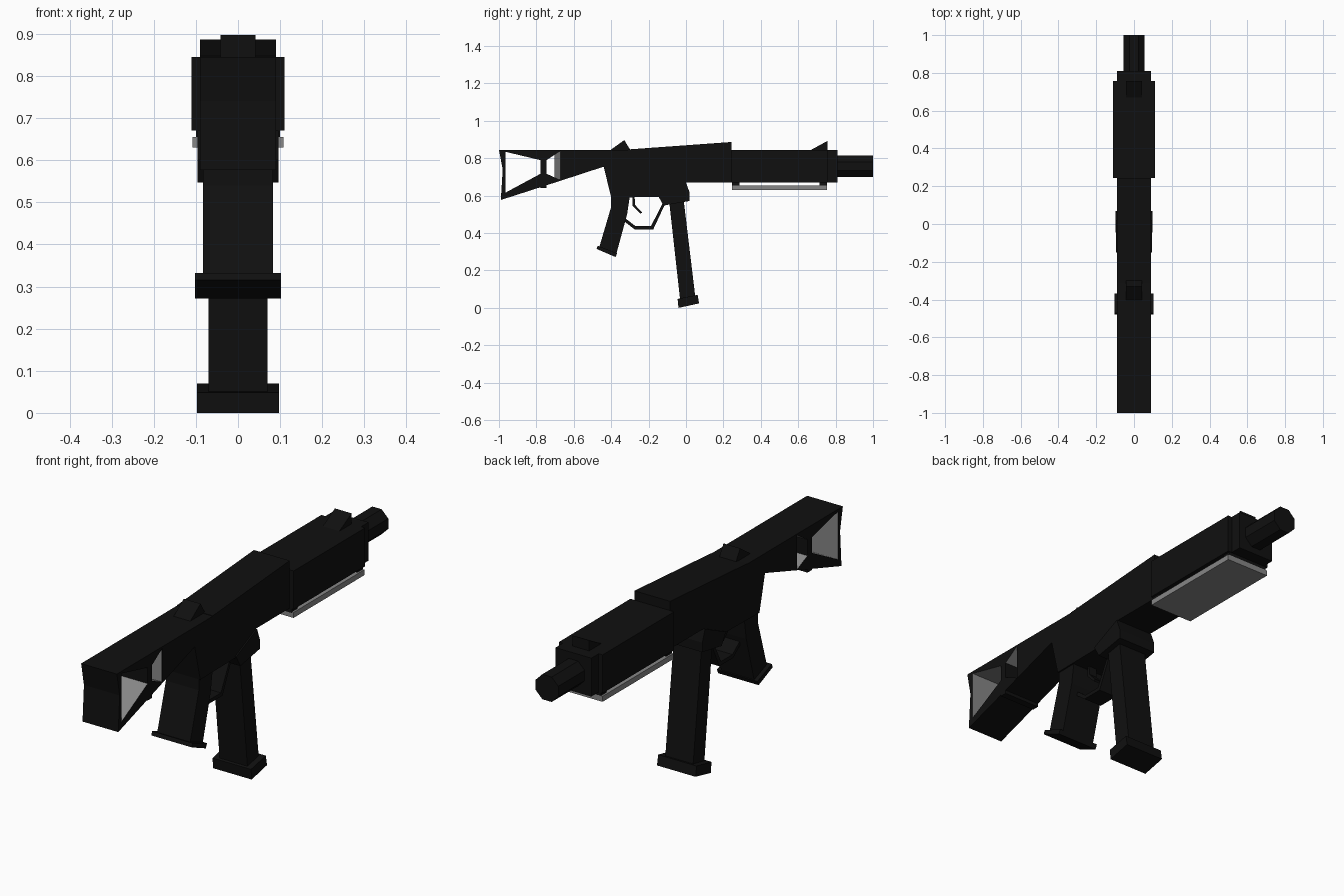
import bpy, bmesh, math
from mathutils import Matrix

if "Cube" in bpy.data.objects:
    bpy.data.objects.remove(bpy.data.objects["Cube"])


def material(name, v):
    m = bpy.data.materials.new(name)
    m.diffuse_color = (v, v, v, 1)
    m.use_nodes = True
    m.node_tree.nodes["Principled BSDF"].inputs["Base Color"].default_value = m.diffuse_color
    return m


BLACK = material("black", 0.005)
GREY = material("grey", 0.24)


def finish(name, bm, mats):
    bmesh.ops.recalc_face_normals(bm, faces=bm.faces[:])
    me = bpy.data.meshes.new(name)
    bm.to_mesh(me)
    bm.free()
    for m in mats:
        me.materials.append(m)
    ob = bpy.data.objects.new(name, me)
    bpy.context.collection.objects.link(ob)
    return ob


def prism(name, pts, w, mats=(BLACK, GREY), grey_edges=()):
    """Side profile of (y, z) points, extruded to x = -w..w; listed edges become grey."""
    bm = bmesh.new()
    left = [bm.verts.new((-w, y, z)) for y, z in pts]
    right = [bm.verts.new((w, y, z)) for y, z in pts]
    bm.faces.new(left)
    bm.faces.new(right[::-1])
    n = len(pts)
    for i in range(n):
        j = (i + 1) % n
        f = bm.faces.new((left[i], right[i], right[j], left[j]))
        f.material_index = 1 if i in grey_edges else 0
    return finish(name, bm, mats)


def box(name, y0, y1, z0, z1, w, mats=(BLACK,)):
    return prism(name, [(y0, z0), (y1, z0), (y1, z1), (y0, z1)], w, mats)


# Stock: frame around an hourglass opening with grey inner faces
prism("stock_back_plate", [(-1, .845), (-.965, .845), (-.965, .60), (-.99, .577), (-.98, .74)],
      .09, grey_edges=(1,))
prism("stock_top_bar", [(-.97, .845), (-.67, .845), (-.67, .84), (-.746, .79), (-.778, .79), (-.967, .835)],
      .09, grey_edges=(2, 4))
prism("stock_bottom_bar", [(-.99, .577), (-.67, .68), (-.67, .683), (-.746, .717), (-.778, .717), (-.967, .615)],
      .09, grey_edges=(2, 4))
box("stock_strut", -.778, -.746, .64, .84, .09)

# Grey wedge closing the front of the stock opening
bm = bmesh.new()
low, high = [[bm.verts.new((x, y, z)) for x, y in ((-.088, -.668), (0, -.703), (.088, -.668))]
             for z in (.684, .842)]
bm.faces.new(low)
bm.faces.new(high)
for i in range(3):
    j = (i + 1) % 3
    bm.faces.new((low[i], low[j], high[j], high[i]))
finish("stock_opening_wedge", bm, (GREY,))

# Receiver, sloped cover and sights
prism("receiver", [(-.67, .845), (.25, .845), (.25, .67), (0, .67), (0, .595),
                   (-.40, .59), (-.44, .755), (-.67, .68)], .09)
prism("top_cover", [(-.31, .843), (.243, .843), (.243, .887), (-.31, .847)], .09)
prism("rear_sight", [(-.41, .84), (-.295, .84), (-.33, .897)], .042)
prism("front_sight", [(.66, .84), (.757, .84), (.757, .893)], .042)

# Handguard, front block and lower rail
box("handguard", .243, .757, .67, .845, .11)
box("front_block", .75, .81, .67, .845, .09)
box("lower_rail", .245, .755, .63, .655, .108, (GREY,))
for i, y in enumerate((.245, .715)):
    box(f"rail_post_{i + 1}", y, y + .04, .65, .675, .10)

# Octagonal barrel
bm = bmesh.new()
bmesh.ops.create_cone(bm, cap_ends=True, segments=8, radius1=.0615, radius2=.0615, depth=.2,
                      matrix=Matrix.Translation((0, .9, .757)) @ Matrix.Rotation(math.pi / 2, 4, 'X')
                      @ Matrix.Rotation(math.pi / 8, 4, 'Z'))
finish("barrel", bm, (BLACK,))

# Rear grip with flared base
prism("grip", [(-.40, .60), (-.30, .60), (-.315, .50), (-.375, .28), (-.465, .32), (-.40, .54)], .083)
prism("grip_base", [(-.472, .332), (-.368, .292), (-.377, .272), (-.478, .315)], .102)

# Magazine well, magazine and its base
prism("magazine_well", [(-.15, .60), (0, .67), (.02, .615), (.02, .572), (-.12, .547)], .096)
prism("magazine", [(-.09, .57), (-.013, .58), (.052, .04), (-.03, .03)], .07)
prism("magazine_base", [(-.045, .048), (.062, .07), (.07, .024), (-.04, 0)], .097)

# Trigger guard and trigger
prism("trigger_guard", [(-.34, .47), (-.275, .42), (-.175, .42), (-.105, .57), (-.12, .57),
                        (-.187, .437), (-.27, .437), (-.33, .483)], .045)
prism("trigger", [(-.285, .60), (-.275, .60), (-.272, .55), (-.235, .51), (-.243, .503), (-.285, .545)], .02)
